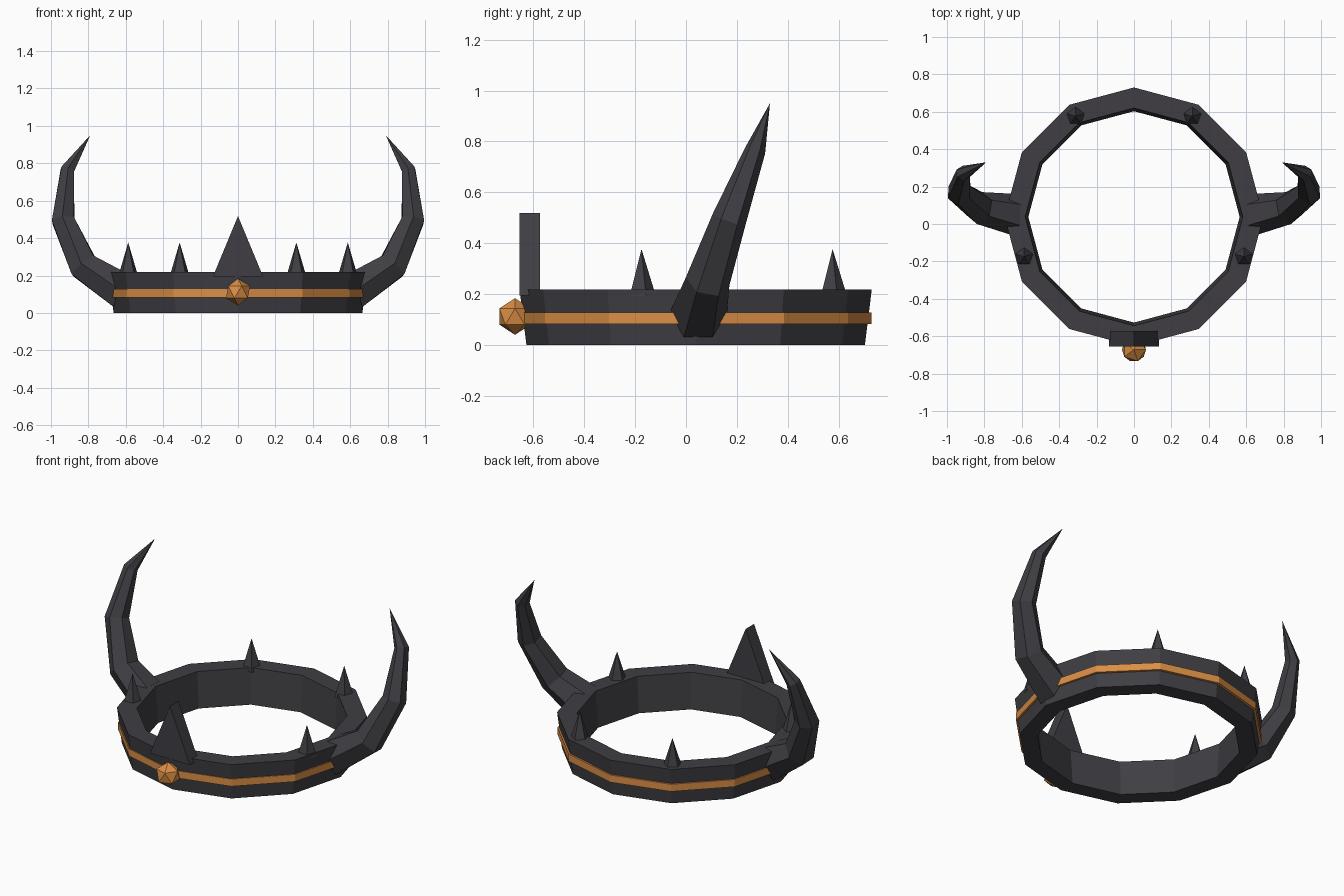
import bpy, bmesh, math
from mathutils import Vector, Matrix

cube = bpy.data.objects.get("Cube")
if cube:
    bpy.data.objects.remove(cube, do_unlink=True)


def make_material(name, color):
    mat = bpy.data.materials.new(name)
    mat.use_nodes = True
    mat.diffuse_color = (*color, 1)
    bsdf = mat.node_tree.nodes["Principled BSDF"]
    bsdf.inputs["Base Color"].default_value = (*color, 1)
    return mat


iron = make_material("dark iron", (0.05, 0.048, 0.056))
gold = make_material("copper gold", (0.70, 0.27, 0.06))


def finish(name, bm, mat):
    bmesh.ops.recalc_face_normals(bm, faces=bm.faces[:])
    mesh = bpy.data.meshes.new(name)
    bm.to_mesh(mesh)
    bm.free()
    mesh.materials.append(mat)
    obj = bpy.data.objects.new(name, mesh)
    bpy.context.collection.objects.link(obj)
    return obj


def ring(name, profile, center_y, mat, sides=12):
    """Revolve a closed (radius, z) profile into a faceted ring."""
    bm = bmesh.new()
    loops = []
    for i in range(sides):
        a = math.tau * i / sides
        loops.append([bm.verts.new((r * math.cos(a), center_y + r * math.sin(a), z))
                      for r, z in profile])
    n = len(profile)
    for i in range(sides):
        p, q = loops[i], loops[(i + 1) % sides]
        for k in range(n):
            bm.faces.new((p[k], q[k], q[(k + 1) % n], p[(k + 1) % n]))
    return finish(name, bm, mat)


# Circlet and its inlaid band
ring("circlet", [(0.665, 0), (0.692, 0.218), (0.582, 0.218), (0.565, 0)], 0.038, iron)
ring("band", [(0.688, 0.083), (0.688, 0.127), (0.62, 0.127), (0.62, 0.083)], 0.041, gold)

# Front gem
bm = bmesh.new()
bmesh.ops.create_icosphere(bm, subdivisions=1, radius=0.072,
                           matrix=Matrix.Translation((0, -0.672, 0.112)))
finish("front_gem", bm, gold)

# Front crest: triangular slab
bm = bmesh.new()
outline = [(-0.134, 0.195), (0.134, 0.195), (0, 0.518)]
face = bm.faces.new([bm.verts.new((x, -0.655, z)) for x, z in outline])
ext = bmesh.ops.extrude_face_region(bm, geom=[face], use_keep_orig=True)
bmesh.ops.translate(bm, vec=(0, 0.082, 0),
                    verts=[v for v in ext["geom"] if isinstance(v, bmesh.types.BMVert)])
finish("front_crest", bm, iron)

# Small spikes
for side, s in (("left", 1), ("right", -1)):
    for place, x, y in (("front", 0.587, -0.175), ("back", 0.312, 0.576)):
        bm = bmesh.new()
        bmesh.ops.create_cone(bm, cap_ends=True, segments=5, radius1=0.056, radius2=0,
                              depth=0.182, matrix=Matrix.Translation((s * x, y, 0.286)))
        bmesh.ops.remove_doubles(bm, verts=bm.verts[:], dist=0.0001)
        finish(f"{place}_spike_{side}", bm, iron)


# Curved horns: hexagonal sections along a bent path
SECTIONS = [((0.635, 0.048, 0.125), 0.113), ((0.825, 0.085, 0.25), 0.088),
            ((0.935, 0.17, 0.495), 0.068), ((0.912, 0.272, 0.765), 0.041)]
TIP = Vector((0.79, 0.33, 0.95))


def horn(name, s):
    bm = bmesh.new()
    path = [Vector(c) for c, _ in SECTIONS] + [TIP]
    loops = []
    for i, (_, r) in enumerate(SECTIONS):
        ahead = (path[i + 1] - path[i]).normalized()
        back = (path[i] - path[i - 1]).normalized() if i else Vector((0.95, 0, 0.3))
        t = (ahead + back).normalized() if i else back.normalized()
        u = (Vector((0, 1, 0)) - t * t.y).normalized()
        v = t.cross(u)
        loop = []
        for k in range(6):
            a = math.tau * k / 6
            p = path[i] + r * (math.cos(a) * u + math.sin(a) * v)
            loop.append(bm.verts.new((s * p.x, p.y, p.z)))
        loops.append(loop)
    tip = bm.verts.new((s * TIP.x, TIP.y, TIP.z))
    bm.faces.new(loops[0])
    for k in range(6):
        j = (k + 1) % 6
        for a, b in zip(loops, loops[1:]):
            bm.faces.new((a[k], a[j], b[j], b[k]))
        bm.faces.new((loops[-1][k], loops[-1][j], tip))
    finish(name, bm, iron)


horn("horn_left", 1)
horn("horn_right", -1)
